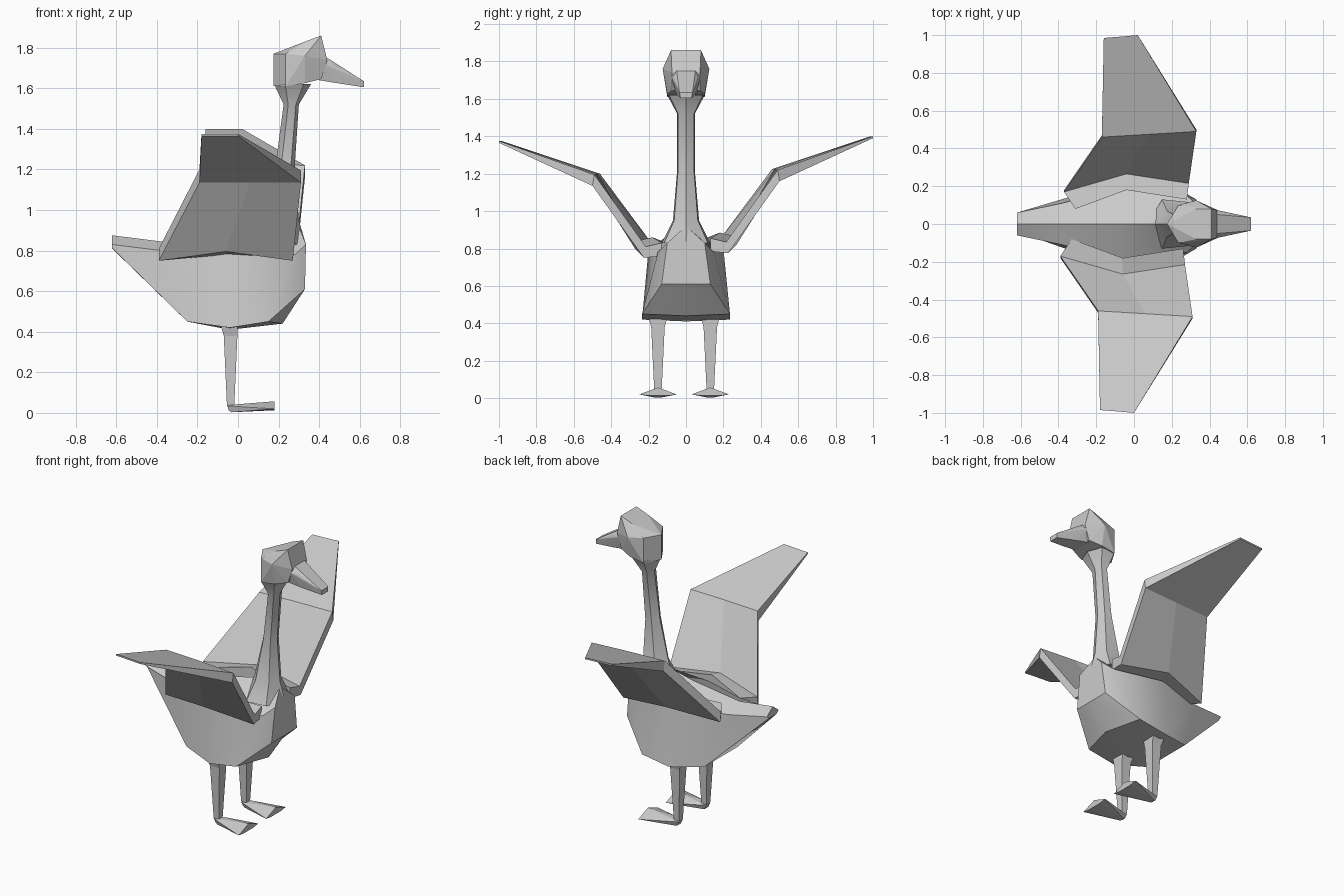
import bpy, bmesh, math

if "Cube" in bpy.data.objects:
    bpy.data.objects.remove(bpy.data.objects["Cube"])

grey = bpy.data.materials.new("plain_grey")
grey.diffuse_color = (0.6, 0.6, 0.6, 1)
grey.use_nodes = True
grey.node_tree.nodes["Principled BSDF"].inputs["Base Color"].default_value = grey.diffuse_color


def finish(name, bm, smooth=None):
    bmesh.ops.remove_doubles(bm, verts=bm.verts, dist=0.0005)
    bmesh.ops.recalc_face_normals(bm, faces=bm.faces)
    me = bpy.data.meshes.new(name)
    bm.to_mesh(me)
    bm.free()
    ob = bpy.data.objects.new(name, me)
    bpy.context.collection.objects.link(ob)
    me.materials.append(grey)
    if smooth:
        bpy.ops.object.select_all(action='DESELECT')
        ob.select_set(True)
        bpy.context.view_layer.objects.active = ob
        bpy.ops.object.shade_smooth_by_angle(angle=math.radians(smooth))


def loft(name, rings, smooth=None):
    """Skin a list of equal-length closed rings and cap both ends."""
    bm = bmesh.new()
    vs = [[bm.verts.new(p) for p in r] for r in rings]
    n = len(vs[0])
    for a, b in zip(vs, vs[1:]):
        for i in range(n):
            j = (i + 1) % n
            bm.faces.new((a[i], a[j], b[j], b[i]))
    bm.faces.new(vs[0])
    bm.faces.new(vs[-1])
    finish(name, bm, smooth)


def hull(name, half, smooth=None, dy=0):
    """Convex block from half a set of points, mirrored across y."""
    bm = bmesh.new()
    for p in {(x, s * y + dy, z) for x, y, z in half for s in (1, -1)}:
        bm.verts.new(p)
    res = bmesh.ops.convex_hull(bm, input=bm.verts)
    junk = {v for v in res["geom_interior"] + res["geom_unused"]
            if isinstance(v, bmesh.types.BMVert)}
    bmesh.ops.delete(bm, geom=list(junk), context='VERTS')
    bmesh.ops.dissolve_limit(bm, angle_limit=0.02, verts=bm.verts, edges=bm.edges)
    finish(name, bm, smooth)


def body_ring(top, side, low, keel):
    flip = lambda p: (p[0], -p[1], p[2])
    return [top, side, low, keel, flip(low), flip(side)]


# body, from tail tip to chest
loft("body", [
    body_ring((-.62, 0, .875), (-.62, .06, .83), (-.62, .04, .812), (-.62, 0, .81)),
    body_ring((-.38, 0, .845), (-.38, .11, .80), (-.25, .17, .45), (-.25, 0, .45)),
    body_ring((-.05, 0, .89), (-.05, .20, .80), (-.04, .235, .42), (-.04, 0, .41)),
    body_ring((.12, 0, .93), (.28, .15, .78), (.15, .235, .45), (.22, 0, .44)),
    body_ring((.30, 0, .92), (.335, .10, .83), (.33, .13, .61), (.33, 0, .61)),
], 35)


# neck and throat: back x, front x, half width, height
def neck_ring(x0, x1, hy, z):
    w = x1 - x0
    return [(x0, 0, z), (x0 + w * .3, hy, z), (x0 + w * .8, hy * .9, z),
            (x1, 0, z), (x0 + w * .8, -hy * .9, z), (x0 + w * .3, -hy, z)]


loft("neck", [neck_ring(*r) for r in (
    (.07, .335, .13, .83), (.12, .30, .07, .95), (.185, .28, .047, 1.22),
    (.225, .30, .047, 1.52), (.178, .36, .10, 1.62))], 35)

# head and beak
hull("head", [
    (.175, 0, 1.61), (.235, .10, 1.61), (.33, .10, 1.625), (.41, .075, 1.645),
    (.175, 0, 1.77), (.235, .10, 1.77), (.33, .125, 1.76), (.44, .075, 1.74),
    (.33, .08, 1.83), (.41, .08, 1.86)])
hull("beak", [
    (.40, .06, 1.64), (.42, .078, 1.72), (.44, .05, 1.75), (.48, .06, 1.71),
    (.49, .05, 1.625), (.62, .035, 1.635), (.62, .03, 1.605)])

# wings: each station is trailing top, leading top, leading low, trailing low
for name, s, dx, dz in (("right_wing", -1, 0, 0), ("left_wing", 1, .02, .025)):
    place = lambda ps: [(x + dx, s * y, z + dz) for x, y, z in ps]
    root_in = [(-.33, .08, .82), (-.06, .18, .86), (.26, .13, .83),
               (.26, .13, .76), (-.06, .18, .78), (-.33, .08, .76)]
    root = [(-.39, .17, .81), (-.06, .265, .84), (.27, .215, .81),
            (.27, .225, .75), (-.06, .27, .795), (-.39, .18, .75)]
    mid = [(-.19, .46, 1.20), (.06, .475, 1.20), (.31, .49, 1.195),
           (.31, .50, 1.135), (.06, .485, 1.135), (-.19, .47, 1.135)]
    tip = [(-.18, .985, 1.375), (-.09, .992, 1.375), (.0, 1.0, 1.375),
           (.0, 1.0, 1.365), (-.09, .992, 1.365), (-.18, .985, 1.365)]
    loft(name, [place(r) for r in (root_in, root, mid, tip)])

# legs and feet
for side, cy in (("right", -.15), ("left", .13)):
    loft(side + "_leg", [
        [(x0, cy - w, z), (x1, cy - w, z), (x1, cy + w, z), (x0, cy + w, z)]
        for x0, x1, w, z in ((-.085, .0, .05, .45), (-.08, -.002, .045, .415),
                             (-.07, -.003, .036, .38), (-.055, -.018, .02, .045),
                             (-.045, -.02, .015, .01))])
    hull(side + "_foot", [
        (-.055, .02, .035), (-.035, .015, .003), (-.01, .02, .042),
        (.18, 0, .057), (.18, .10, .02), (.18, .05, .013)], dy=cy)
